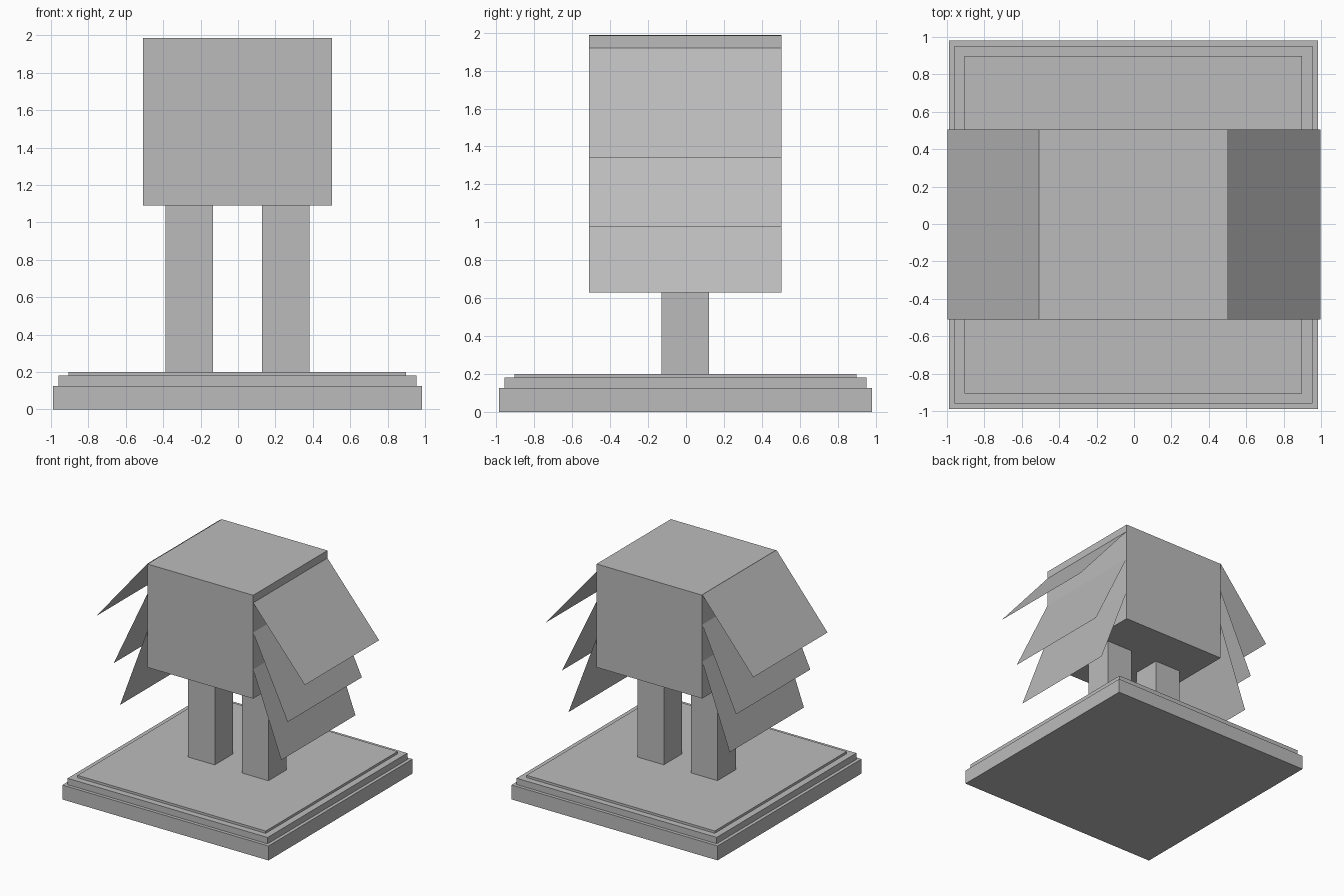
import bpy
import bmesh
from math import sqrt

cube = bpy.data.objects.get("Cube")
if cube:
    bpy.data.objects.remove(cube, do_unlink=True)

grey = bpy.data.materials.new("plain_grey")
grey.use_nodes = True
COLOUR = (0.5, 0.5, 0.5, 1)
grey.diffuse_color = COLOUR
grey.node_tree.nodes["Principled BSDF"].inputs["Base Color"].default_value = COLOUR

MID = -0.003  # shared centre of the blocks in x and y


def add_object(name, bm):
    mesh = bpy.data.meshes.new(name)
    bm.to_mesh(mesh)
    bm.free()
    mesh.materials.append(grey)
    obj = bpy.data.objects.new(name, mesh)
    bpy.context.collection.objects.link(obj)
    return obj


def box(name, x, half_x, half_y, bottom, top):
    bm = bmesh.new()
    bmesh.ops.create_cube(bm, size=2)
    bmesh.ops.scale(bm, vec=(half_x, half_y, (top - bottom) / 2), verts=bm.verts)
    bmesh.ops.translate(bm, vec=(x + MID, MID, (bottom + top) / 2), verts=bm.verts)
    return add_object(name, bm)


def flap(name, side, root_x, tip_x, root_z, tip_z, half_y):
    """Single sheet hanging outward from the body side."""
    bm = bmesh.new()
    corners = [(root_x, -half_y, root_z), (tip_x, -half_y, tip_z),
               (tip_x, half_y, tip_z), (root_x, half_y, root_z)]
    face = bm.faces.new([bm.verts.new((side * x, y + MID, z)) for x, y, z in corners])
    if side < 0:
        face.normal_flip()
    return add_object(name, bm)


# Stepped base
box("base_slab", 0, 0.987, 0.985, 0, 0.125)
box("base_step", 0, 0.958, 0.956, 0.125, 0.18)
box("base_top", 0, 0.902, 0.902, 0.18, 0.2)

# Legs and body
for side, label in ((1, "left"), (-1, "right")):
    box(label + "_leg", side * 0.257, 0.127, 0.125, 0.2, 1.09)
box("body", 0, 0.506, 0.508, 1.09, 1.985)

# Three equally long flaps per side; one side hangs slightly lower
LENGTH = 0.762
for side, label, lift, root_x in ((1, "left", 0, 0.503), (-1, "right", 0.065, 0.509)):
    for level, tip_x, tip_z in (("upper", 0.998, 1.34), ("middle", 0.833, 0.975), ("lower", 0.772, 0.63)):
        drop = sqrt(LENGTH ** 2 - (tip_x - root_x) ** 2)
        flap(f"{label}_{level}_flap", side, root_x, tip_x,
             tip_z + drop + lift, tip_z + lift, 0.508)
